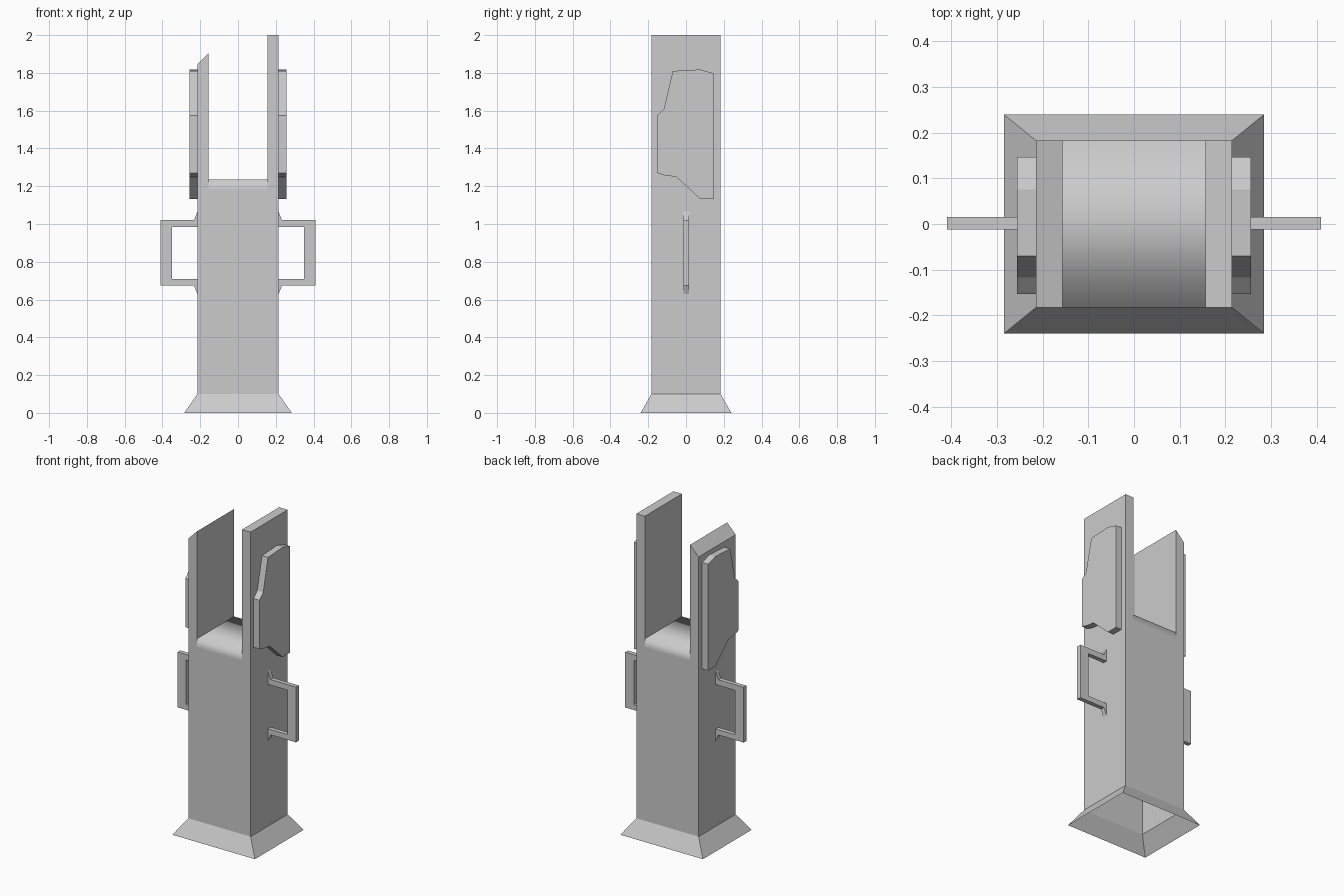
import bpy, bmesh

if "Cube" in bpy.data.objects:
    bpy.data.objects.remove(bpy.data.objects["Cube"])


def make_object(name, bm):
    bmesh.ops.recalc_face_normals(bm, faces=bm.faces)
    mesh = bpy.data.meshes.new(name)
    bm.to_mesh(mesh)
    bm.free()
    obj = bpy.data.objects.new(name, mesh)
    bpy.context.collection.objects.link(obj)
    return obj


def extrude_profile(points, offset):
    """Face from 3D points, extruded by offset into a closed solid."""
    bm = bmesh.new()
    face = bm.faces.new([bm.verts.new(p) for p in points])
    new = bmesh.ops.extrude_face_region(bm, geom=[face], use_keep_orig=True)["geom"]
    bmesh.ops.translate(bm, vec=offset,
                        verts=[g for g in new if isinstance(g, bmesh.types.BMVert)])
    return bm


def mirrored(name, points, offset):
    """One solid on each side of x = 0."""
    for side, sign in (("right", 1), ("left", -1)):
        make_object(f"{side}_{name}",
                    extrude_profile([(sign * x, y, z) for x, y, z in points],
                                    (sign * offset[0], offset[1], offset[2])))


W, D = 0.215, 0.183      # half width and depth of the post
INNER = 0.156            # half width of the slot between the uprights
TOP = 1.235              # slot floor

# Hollow post with two uprights and an outward flare at the foot
outline = [(-W, 0.1), (W, 0.1), (W, 2.0), (INNER, 2.0), (INNER, 1.18),
           (-INNER, 1.18), (-INNER, 1.905), (-W, 1.845)]
bm = extrude_profile([(x, -D, z) for x, z in outline], (0, 2 * D, 0))
bm.normal_update()
bottom = [f for f in bm.faces if all(abs(v.co.z - 0.1) < 1e-4 for v in f.verts)]
slot = [f for f in bm.faces if all(abs(v.co.z - 1.18) < 1e-4 for v in f.verts)]
rim = list(bottom[0].edges)
bmesh.ops.delete(bm, geom=bottom + slot, context="FACES_ONLY")
foot = bmesh.ops.extrude_edge_only(bm, edges=rim)["geom"]
for v in (g for g in foot if isinstance(g, bmesh.types.BMVert)):
    v.co = (0.285 if v.co.x > 0 else -0.285, 0.24 if v.co.y > 0 else -0.24, 0)
make_object("post", bm)

# Softly shaded floor of the slot: front lip, top, back lip
bm = bmesh.new()
rows = [[bm.verts.new((x, y, z)) for x in (-INNER, INNER)]
        for y, z in ((-D, 1.18), (-D, TOP), (D, TOP), (D, 1.18))]
for a, b in zip(rows, rows[1:]):
    bm.faces.new((a[0], a[1], b[1], b[0])).smooth = True
make_object("slot_floor", bm)

# Angular plates on the outer sides of the uprights
plate = [(-0.07, 1.81), (0.075, 1.818), (0.147, 1.797), (0.147, 1.133),
         (0.075, 1.133), (-0.053, 1.25), (-0.11, 1.257), (-0.153, 1.27),
         (-0.153, 1.575), (-0.117, 1.61)]
mirrored("side_plate", [(W, y, z) for y, z in plate], (0.041, 0, 0))

# Square handles with flared roots
handle = [(W, 1.065), (0.233, 1.02), (0.409, 1.02), (0.409, 0.675),
          (0.233, 0.675), (W, 0.63), (W, 0.708), (0.35, 0.708),
          (0.35, 0.985), (W, 0.985)]
mirrored("handle", [(x, -0.012, z) for x, z in handle], (0, 0.027, 0))
